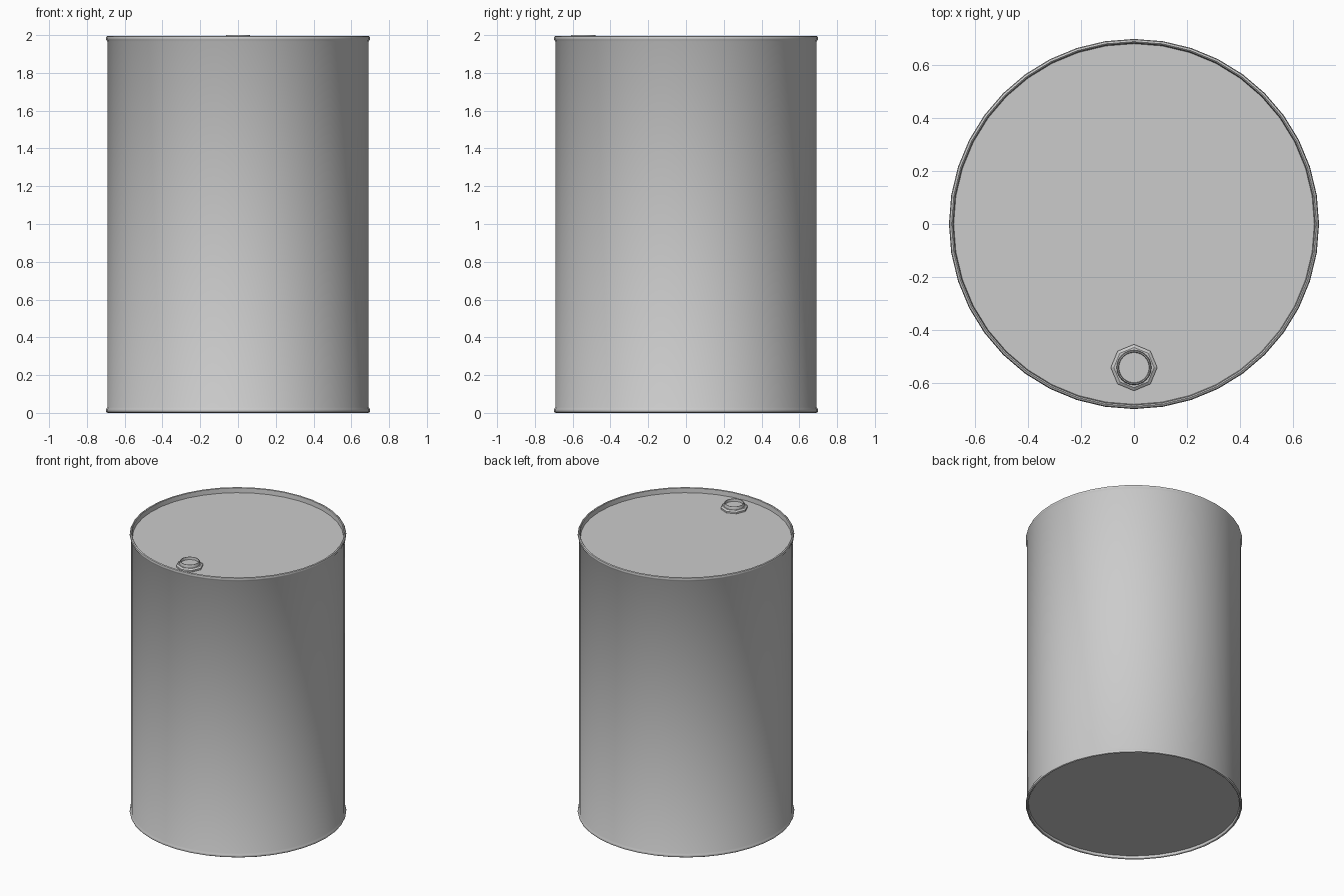
import bpy, bmesh, math

if "Cube" in bpy.data.objects:
    bpy.data.objects.remove(bpy.data.objects["Cube"])


def lathe(name, profile, sides, center=(0, 0, 0), angle=35):
    """Revolve (radius, z) points around z and cap both ends."""
    bm = bmesh.new()
    rings = [[bm.verts.new((r * math.cos(2 * math.pi * i / sides),
                            r * math.sin(2 * math.pi * i / sides), z))
              for i in range(sides)] for r, z in profile]
    for a, b in zip(rings, rings[1:]):
        for i in range(sides):
            j = (i + 1) % sides
            bm.faces.new((a[i], a[j], b[j], b[i]))
    bm.faces.new(rings[0][::-1])
    bm.faces.new(rings[-1])
    bmesh.ops.recalc_face_normals(bm, faces=bm.faces)
    mesh = bpy.data.meshes.new(name)
    bm.to_mesh(mesh)
    bm.free()
    obj = bpy.data.objects.new(name, mesh)
    bpy.context.collection.objects.link(obj)
    obj.location = center
    bpy.ops.object.select_all(action='DESELECT')
    obj.select_set(True)
    bpy.context.view_layer.objects.active = obj
    bpy.ops.object.shade_smooth_by_angle(angle=math.radians(angle))
    return obj


H = 1.996       # rim height, just below the bung
LID = 1.96

# Drum shell: recessed floor, rolled rims, recessed lid
lathe("drum_body", [
    (0.682, 0.022), (0.685, 0.004), (0.690, 0.0), (0.697, 0.004),
    (0.700, 0.013), (0.698, 0.020), (0.692, 0.030),
    (0.692, H - 0.030), (0.698, H - 0.020), (0.700, H - 0.013),
    (0.697, H - 0.004), (0.690, H), (0.685, H - 0.004), (0.682, LID),
], 40)

# Octagonal flange around the filler opening
lathe("bung_flange", [(0.088, LID - 0.002), (0.088, 1.971), (0.076, 1.979)],
      8, (0, -0.543, 0), 20)

# Round filler neck with a sunken plug
lathe("bung_neck", [(0.066, LID), (0.066, 1.994), (0.063, 2.0),
                    (0.059, 2.0), (0.057, 1.982)], 24, (0, -0.543, 0))
